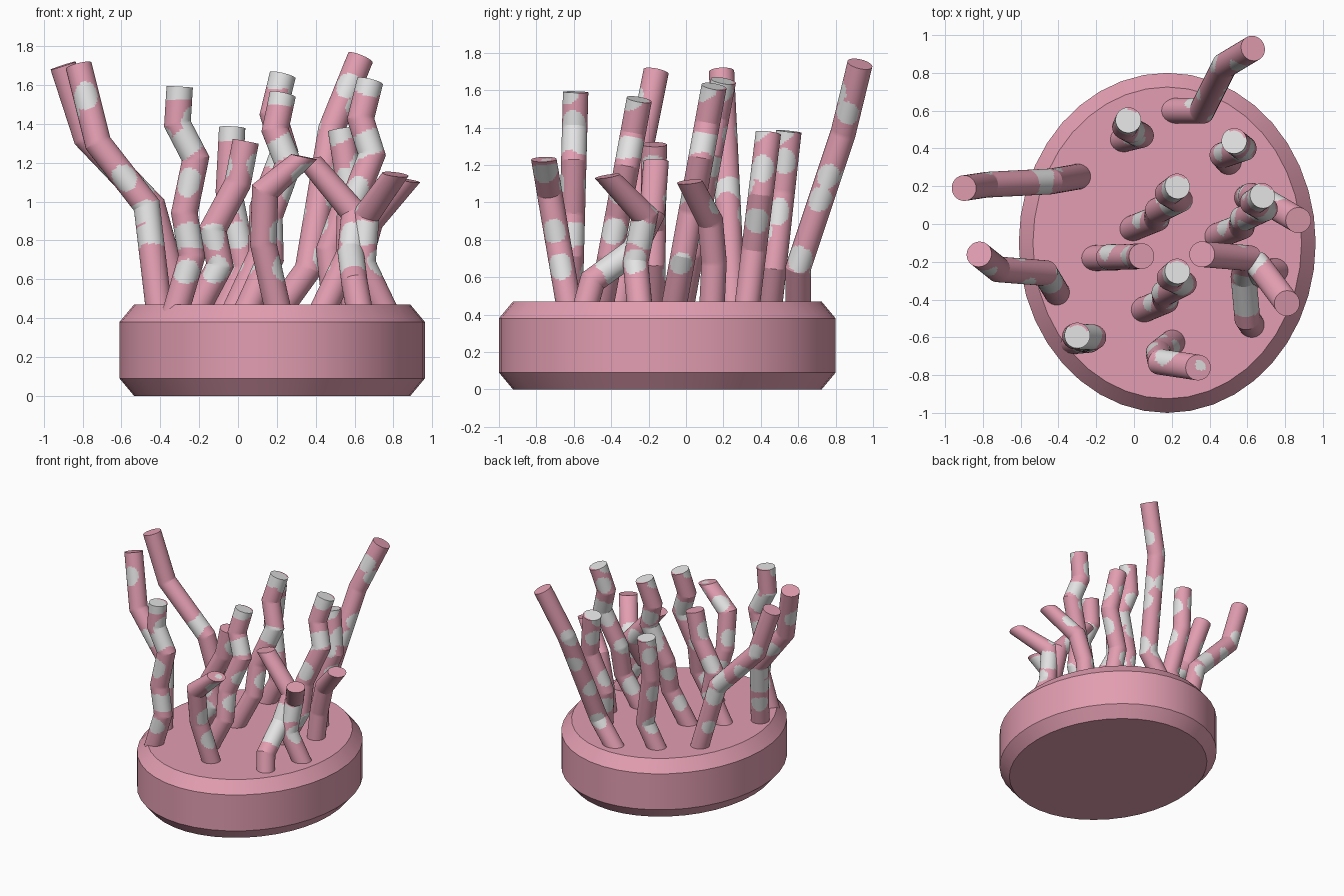
import bpy, bmesh, math, random
from mathutils import Vector, noise

if "Cube" in bpy.data.objects:
    bpy.data.objects.remove(bpy.data.objects["Cube"])

random.seed(4)

def material(name, rgb):
    m = bpy.data.materials.new(name)
    m.diffuse_color = (*rgb, 1)
    m.use_nodes = True
    m.node_tree.nodes["Principled BSDF"].inputs["Base Color"].default_value = m.diffuse_color
    return m

PINK = material("pink", (0.76, 0.34, 0.44))
WHITE = material("off_white", (0.77, 0.77, 0.77))
R, SIDES, STEP, TOP = 0.068, 36, 0.011, 0.47
UP = Vector((0, 0, 1))

def finish(bm, name, mats):
    bmesh.ops.recalc_face_normals(bm, faces=bm.faces)
    me = bpy.data.meshes.new(name)
    bm.to_mesh(me)
    bm.free()
    for m in mats:
        me.materials.append(m)
    ob = bpy.data.objects.new(name, me)
    bpy.context.collection.objects.link(ob)
    bpy.ops.object.select_all(action='DESELECT')
    ob.select_set(True)
    bpy.context.view_layer.objects.active = ob
    bpy.ops.object.shade_smooth_by_angle(angle=math.radians(20))

def bridge(bm, a, b):
    n = len(a)
    for i in range(n):
        bm.faces.new((a[i], a[(i + 1) % n], b[(i + 1) % n], b[i]))

# Oval base with chamfered top and bottom rims
bm = bmesh.new()
rings = []
for z, inset in ((0, 0.075), (0.09, 0), (0.38, 0), (TOP, 0.075)):
    rings.append([bm.verts.new((0.176 + (0.786 - inset) * math.cos(t), -0.1 + (0.9 - inset) * math.sin(t), z))
                  for t in (math.tau * i / 40 for i in range(40))])
for a, b in zip(rings, rings[1:]):
    bridge(bm, a, b)
bm.faces.new(rings[0])
bm.faces.new(rings[-1])
finish(bm, "oval_base", [PINK])

# White spots: bands go all round, front and right sit on that side, the back is random
def make_spots(pts, bands, front, right, white_tip):
    def at(z, offset, r):
        a, b = next((a, b) for a, b in zip(pts, pts[1:]) if z <= b.z)
        return a.lerp(b, (z - a.z) / (b.z - a.z)) + Vector(offset) * R, r
    spots = [at(z, (0, 0, 0), 0.092) for z in bands]
    spots += [at(z, (-.1, -1, 0), 0.07) for z in front]
    spots += [at(z, (1, -.1, 0), 0.07) for z in right]
    if white_tip:
        spots.append((pts[-1] + Vector((-.01, -.03, 0)), 0.088))
    z = 0.65
    while z < pts[-1].z - 0.1:
        t = math.radians(random.uniform(100, 170))
        spots.append(at(z, (math.cos(t), math.sin(t), 0), 0.065))
        z += random.uniform(0.2, 0.35)
    return spots

# Bent tube with mitred joints and a flat end
def tentacle(name, path, bands=(), front=(), right=(), white_tip=False):
    pts = [Vector(p) for p in path]
    dirs = [(b - a).normalized() for a, b in zip(pts, pts[1:])]
    spots = make_spots(pts, bands, front, right, white_tip)
    pts[0] = pts[0] - dirs[0] * 0.09
    u = dirs[0].orthogonal().normalized()
    v = dirs[0].cross(u)
    ring = [pts[0] + R * (u * math.cos(t) + v * math.sin(t))
            for t in (math.tau * i / SIDES for i in range(SIDES))]
    bm = bmesh.new()
    prev = [bm.verts.new(p) for p in ring]
    bm.faces.new(prev)
    for k, d in enumerate(dirs):
        last = k + 1 == len(dirs)
        nrm = d if last else d + dirs[k + 1]
        end = [p + d * ((pts[k + 1] - p).dot(nrm) / d.dot(nrm)) for p in ring]
        if last and d.z < 0.8:      # strongly bent tips end in a nearly level cap
            turn = d.rotation_difference(UP * 3 + d)
            end = [pts[-1] + turn @ (p - pts[-1]) for p in end]
        n = max(2, int((pts[k + 1] - pts[k]).length / STEP))
        for j in range(1, n + 1):
            cur = [bm.verts.new(p.lerp(q, j / n)) for p, q in zip(ring, end)]
            bridge(bm, prev, cur)
            prev = cur
        ring = end
    for s in (0.8, 0.6, 0.4, 0.2):
        cur = [bm.verts.new(pts[-1].lerp(p, s)) for p in ring]
        bridge(bm, prev, cur)
        prev = cur
    bm.faces.new(prev)
    for f in bm.faces:
        c = f.calc_center_median()
        wobble = 0.02 * noise.noise(c * 9)
        if any((c - b).length < r + wobble for b, r in spots):
            f.material_index = 1
    finish(bm, name, [PINK, WHITE])

# Leaning tentacle: straight from base to tip, pushed sideways at each (fraction, shift)
def leaning(name, base, tip, bends, **spots):
    a, b = Vector((*base, TOP)), Vector(tip)
    mid = [a.lerp(b, f) + Vector((dx, 0, 0)) for f, dx in bends]
    tentacle(name, [a, *mid, b], **spots)

ZIGZAG = ((.22, .07), (.42, .03), (.67, .085), (.83, -.01))
leaning("front_left_tentacle", (-.31, -.62), (-.3, -.59, 1.59), ZIGZAG,
        bands=(.82, 1.3), front=(.64, 1.1), right=(1.42,), white_tip=True)
leaning("centre_tentacle", (0, -.02), (.23, .2, 1.65), ZIGZAG,
        bands=(1.22,), right=(.85, 1.6), white_tip=True)
leaning("front_centre_tentacle", (.06, -.45), (.23, -.25, 1.55), ZIGZAG,
        bands=(1.27,), right=(.85, 1.05), white_tip=True)
leaning("right_tall_tentacle", (.45, -.06), (.68, .15, 1.62), ZIGZAG,
        bands=(1.29,), front=(1.06,), right=(.67,), white_tip=True)
leaning("back_right_tentacle", (.5, .33), (.53, .44, 1.37), ((.31, -.04), (.64, .06)),
        front=(1.1,), right=(.9, 1.18), white_tip=True)
leaning("back_centre_tentacle", (-.05, .45), (-.03, .55, 1.38), ((.2, .08), (.64, -.01)),
        front=(.83,), right=(.95, 1.22), white_tip=True)
leaning("back_left_tentacle", (-.3, .25), (-.9, .19, 1.7), ((.41, .106), (.7, -.06)),
        bands=(1.04,))
leaning("mid_left_tentacle", (-.2, -.18), (.04, -.17, 1.31), ((.24, .05), (.46, -.04), (.74, .02)),
        front=(.65, .82), right=(1.18,))
leaning("front_short_tentacle", (.2, -.63), (.34, -.76, 1.23), ((.41, -.127), (.77, -.168)),
        right=(.66, .85, 1.16))

# Tentacles that twist in both directions
tentacle("back_tall_tentacle", [(.23, .6, TOP), (.36, .6, .65), (.48, .84, 1.37), (.63, .93, 1.74)],
         front=(1.6,), right=(.7, 1.02, 1.14, 1.48))
tentacle("left_tentacle", [(-.41, -.36, TOP), (-.47, -.26, .98), (-.72, -.24, 1.3), (-.82, -.16, 1.7)],
         bands=(.82, .93), front=(1.12, 1.54))
tentacle("right_short_tentacle", [(.6, .14, TOP), (.62, .15, .68), (.68, .13, .9), (.87, .02, 1.11)])
tentacle("right_front_tentacle", [(.74, -.25, TOP), (.64, -.27, .68), (.66, -.22, .93), (.81, -.42, 1.14)],
         bands=(.83,), right=(.68,))
tentacle("front_right_tentacle",
         [(.62, -.53, TOP), (.6, -.5, .58), (.58, -.28, .74), (.6, -.18, .94), (.36, -.16, 1.22)],
         bands=(.65, .7), front=(.83,))
